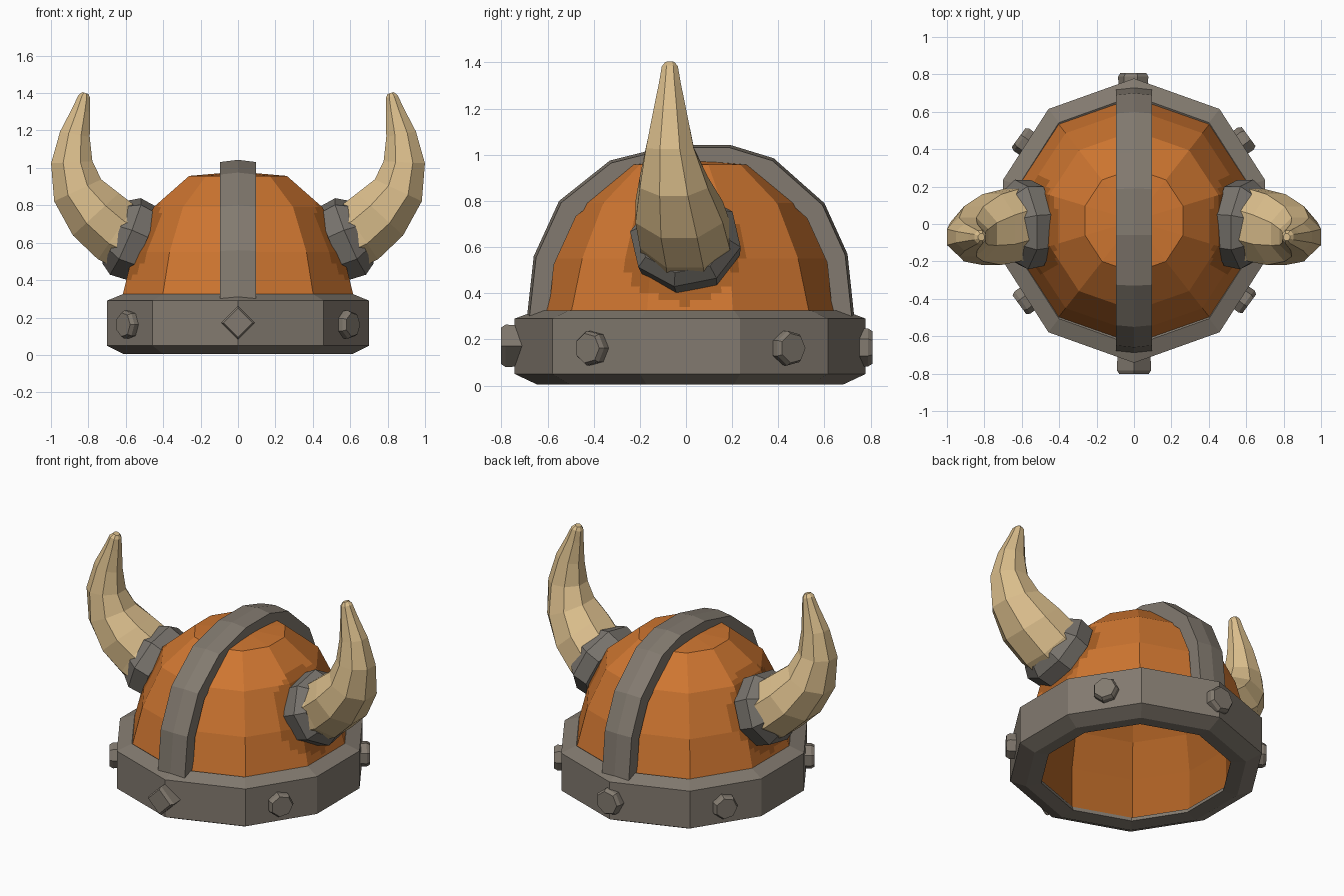
import bpy, bmesh, math
from mathutils import Vector

if "Cube" in bpy.data.objects:
    bpy.data.objects.remove(bpy.data.objects["Cube"])


def material(name, rgb):
    m = bpy.data.materials.new(name)
    m.diffuse_color = (*rgb, 1)
    m.use_nodes = True
    m.node_tree.nodes["Principled BSDF"].inputs["Base Color"].default_value = m.diffuse_color
    return m


ORANGE = material("orange leather", (0.62, 0.18, 0.03))
BROWN = material("dark orange leather", (0.40, 0.115, 0.017))
GREY = material("grey iron", (0.225, 0.195, 0.16))
DARK = material("dark grey iron", (0.185, 0.17, 0.15))
HORN = material("tan horn", (0.70, 0.51, 0.26))
CY = 0.018  # centre of the cap along y


def loft(name, rings, mat, closed=False):
    """Skin equal rings of points; either cap the ends or join last to first."""
    bm = bmesh.new()
    vs = [[bm.verts.new(p) for p in r] for r in rings]
    n, k = len(rings[0]), len(rings)
    for i in range(k if closed else k - 1):
        a, b = vs[i], vs[(i + 1) % k]
        for j in range(n):
            bm.faces.new((a[j], a[(j + 1) % n], b[(j + 1) % n], b[j]))
    if not closed:
        bm.faces.new(vs[0])
        bm.faces.new(vs[-1])
    bmesh.ops.remove_doubles(bm, verts=bm.verts[:], dist=1e-4)
    bmesh.ops.recalc_face_normals(bm, faces=bm.faces[:])
    me = bpy.data.meshes.new(name)
    bm.to_mesh(me)
    bm.free()
    me.materials.append(mat)
    ob = bpy.data.objects.new(name, me)
    bpy.context.collection.objects.link(ob)
    return ob


def ring(centre, u, v, ru, rv, n, phase=0.0):
    c = Vector(centre)
    return [c + u * (ru * math.cos(phase + math.tau * i / n))
            + v * (rv * math.sin(phase + math.tau * i / n)) for i in range(n)]


X, Y, Z = Vector((1, 0, 0)), Vector((0, 1, 0)), Vector((0, 0, 1))
# Ten-sided plan with corners on the front and back
PLAN = [(0, 1), (-.62, .785), (-.95, .285), (-.95, -.285), (-.62, -.785),
        (0, -1), (.62, -.785), (.95, -.285), (.95, .285), (.62, .785)]


def lathe(name, profile, mat, sy):
    return loft(name, [[Vector((x * r, CY + y * r * sy, z)) for x, y in PLAN]
                       for r, z in profile], mat, True)


# Brim band
lathe("brim", [(.555, .015), (.645, .005), (.738, .05), (.738, .29), (.648, .325),
               (.61, .30), (.595, .05), (.56, .04)], GREY, 1.03)

# Hollow dome
dome = lathe("dome", [(.652, .31), (.59, .55), (.475, .79), (.275, .957), (0, .98),
                      (0, .93), (.25, .905), (.43, .75), (.54, .53), (.575, .3),
                      (.575, .035), (.60, .06), (.62, .29)], ORANGE, 1.01)
# Darker leather inside the dome and around the horn bases
dome.data.materials.append(BROWN)
bm = bmesh.new()
bm.from_mesh(dome.data)
bmesh.ops.subdivide_edges(bm, edges=bm.edges[:], cuts=7, use_grid_fill=True)
bm.normal_update()
for f in bm.faces:
    c = f.calc_center_median()
    inside = f.normal.dot(c - Vector((0, CY, .2))) < 0
    near_horn = (Vector((abs(c.x), c.y, c.z)) - Vector((.54, -.015, .61))).length < .265
    f.material_index = 1 if inside or near_horn else 0
bm.to_mesh(dome.data)
bm.free()

# Strap over the dome from front to back
arc = [(-.69, .29), (-.66, .56), (-.55, .80), (-.33, .975), (-.06, 1.043), (.19, 1.043),
       (.38, .985), (.60, .79), (.70, .57), (.73, .29)]
sections = []
for y, z in arc:
    inner = Vector((0, CY + (y - CY) * .87, .29 + (z - .29) * .87))
    outer = Vector((0, y, z))
    edge = outer.lerp(inner, .12)
    sections.append([inner - X * .095, edge - X * .095, outer,
                     edge + X * .095, inner + X * .095])
loft("strap", sections, GREY)


# Rivets around the brim
def rivet(name, deg, dist, sides, r, z):
    d = Vector((math.cos(math.radians(deg)), math.sin(math.radians(deg)), 0))
    t = Vector((-d.y, d.x, 0))
    rings = [ring(Vector((0, CY, z)) + d * (dist + h), t, Z, r * s, r * s, sides)
             for h, s in ((-.06, .95), (.035, 1), (.055, .85))]
    loft(name, rings, GREY)


for i, a in enumerate((36, 144, 216, 324)):
    rivet(f"side_rivet_{i + 1}", a, .705, 7, .077, .162)
rivet("front_rivet", 270, .765, 4, .092, .172)
rivet("back_rivet", 90, .735, 7, .085, .165)

# Horn spine: centre, radius in the bend plane, radius along y
spine = [((.56, 0, .615), .18, .20), ((.65, -.005, .655), .18, .20),
         ((.76, -.03, .752), .172, .195), ((.857, -.053, .88), .143, .152),
         ((.889, -.07, 1.03), .114, .107), ((.872, -.07, 1.18), .083, .075),
         ((.838, -.07, 1.31), .05, .048), ((.822, -.07, 1.38), .034, .036),
         ((.816, -.07, 1.40), .018, .02)]
# Collar section: distance along the horn axis, radius
collar = [(-.06, .215), (.035, .225), (.095, .185), (.075, .14), (-.06, .14)]

for side, s in (("right", 1), ("left", -1)):
    flip = lambda pts: [Vector((p.x * s, p.y, p.z)) for p in pts]
    # Horn
    rings = []
    for i, (c, rn, ry) in enumerate(spine):
        a = Vector(spine[max(i - 1, 0)][0])
        b = Vector(spine[min(i + 1, len(spine) - 1)][0])
        t = b - a
        nrm = Vector((-t.z, 0, t.x)).normalized()
        rings.append(flip(ring(c, nrm, Y, rn * 1.05, ry * 1.05, 8, math.pi / 8)))
    loft(side + "_horn", rings, HORN)
    # Collar at the horn base
    axis = Vector((.92, -.08, .39)).normalized()
    v = (Y - axis * Y.dot(axis)).normalized()
    u = axis.cross(v)
    loft(side + "_collar",
         [flip(ring(Vector((.57, 0, .62)) + axis * t, u, v, r, r * 1.09, 8, .2))
          for t, r in collar], DARK, True)
